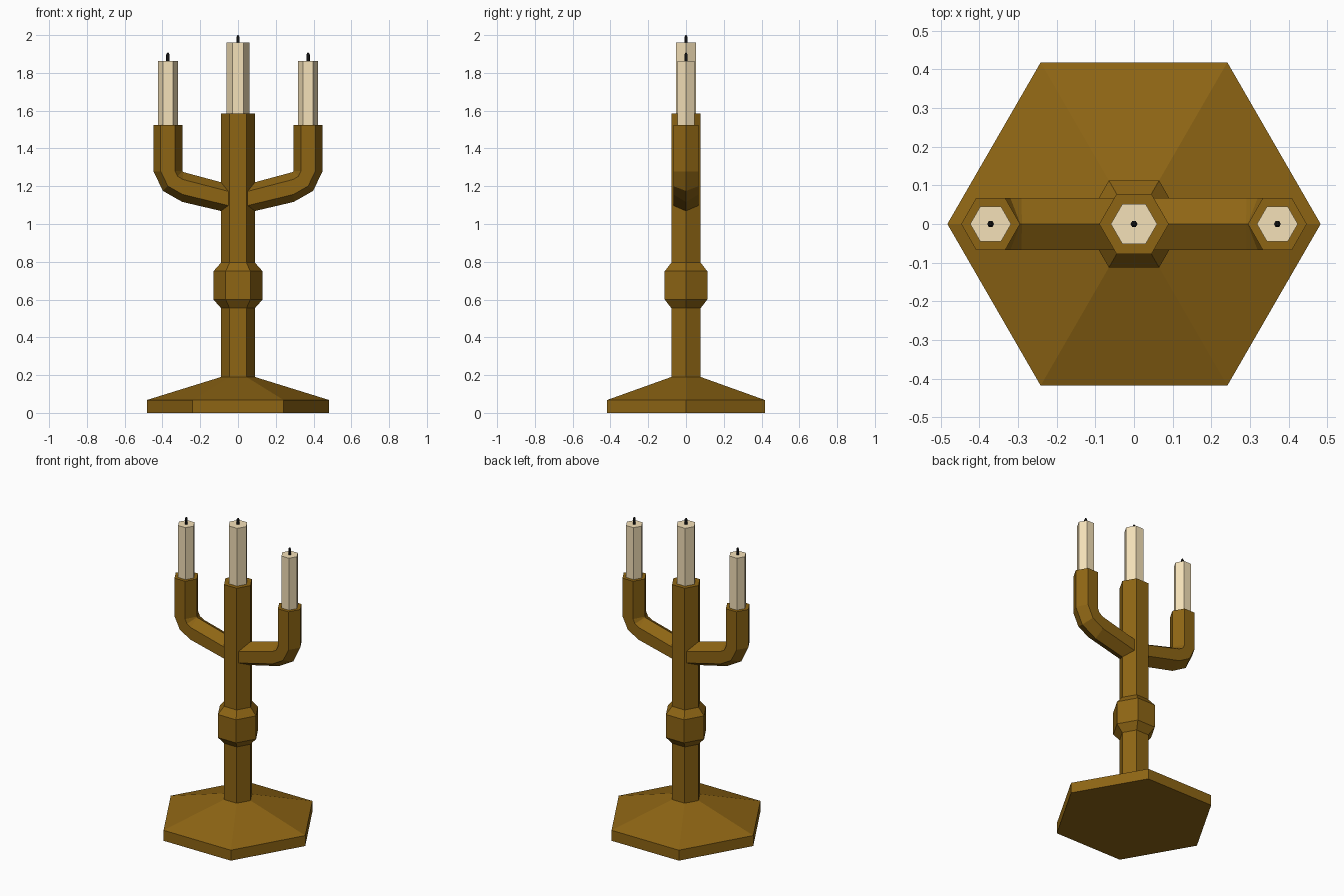
import bpy, bmesh, math
from mathutils import Vector

if "Cube" in bpy.data.objects:
    bpy.data.objects.remove(bpy.data.objects["Cube"])


def material(name, rgb):
    m = bpy.data.materials.new(name)
    m.diffuse_color = (*rgb, 1)
    m.use_nodes = True
    m.node_tree.nodes["Principled BSDF"].inputs["Base Color"].default_value = m.diffuse_color
    return m


BRASS = material("brass", (0.27, 0.13, 0.007))
WAX = material("wax", (0.91, 0.75, 0.48))
CHAR = material("char", (0.01, 0.01, 0.01))


def skin(name, rings, mat):
    """Bridge a stack of hexagonal rings and cap both ends."""
    bm = bmesh.new()
    loops = [[bm.verts.new(p) for p in ring] for ring in rings]
    for a, b in zip(loops, loops[1:]):
        for i in range(6):
            j = (i + 1) % 6
            bm.faces.new((a[i], a[j], b[j], b[i]))
    bm.faces.new(loops[0])
    bm.faces.new(loops[-1])
    bmesh.ops.recalc_face_normals(bm, faces=bm.faces)
    mesh = bpy.data.meshes.new(name)
    bm.to_mesh(mesh)
    bm.free()
    mesh.materials.append(mat)
    ob = bpy.data.objects.new(name, mesh)
    bpy.context.collection.objects.link(ob)
    return ob


def hexagon(centre, u, v):
    return [centre + u * math.cos(i * math.pi / 3) + v * math.sin(i * math.pi / 3)
            for i in range(6)]


def turned(name, x, profile, mat):
    """Six-sided turned part from (radius, z) pairs."""
    rings = [hexagon(Vector((x, 0, z)), Vector((r, 0, 0)), Vector((0, r, 0)))
             for r, z in profile]
    return skin(name, rings, mat)


# Foot, and stem with its knob
turned("base", 0, [(0.483, 0), (0.483, 0.068), (0.09, 0.19)], BRASS)
turned("stem", 0, [(0.09, 0.17), (0.09, 0.555), (0.13, 0.6), (0.13, 0.75),
                   (0.09, 0.795), (0.09, 1.585)], BRASS)

# Arms: each section is given by its inner and outer edge (x, z)
SECTIONS = [((0.03, 1.205), (0.03, 1.055)),
            ((0.29, 1.275), (0.295, 1.117)),
            ((0.294, 1.278), (0.397, 1.175)),
            ((0.295, 1.281), (0.447, 1.277)),
            ((0.295, 1.525), (0.447, 1.525))]
for side, label in ((-1, "left"), (1, "right")):
    rings = []
    for inner, outer in SECTIONS:
        a = Vector((side * inner[0], 0, inner[1]))
        b = Vector((side * outer[0], 0, outer[1]))
        rings.append(hexagon((a + b) / 2, (b - a) / 2, Vector((0, 0.077, 0))))
    skin(label + "_arm", rings, BRASS)

# Candles and wicks
for label, x, r, z0, z1 in (("left", -0.371, 0.053, 1.5, 1.862),
                            ("middle", 0, 0.06, 1.56, 1.96),
                            ("right", 0.371, 0.053, 1.5, 1.862)):
    turned(label + "_candle", x, [(r, z0), (r, z1)], WAX)
    top = z1 + 0.04 if x == 0 else z1 + 0.045
    turned(label + "_wick", x, [(0.009, z1 - 0.01), (0.009, top - 0.01),
                                (0.003, top)], CHAR)
